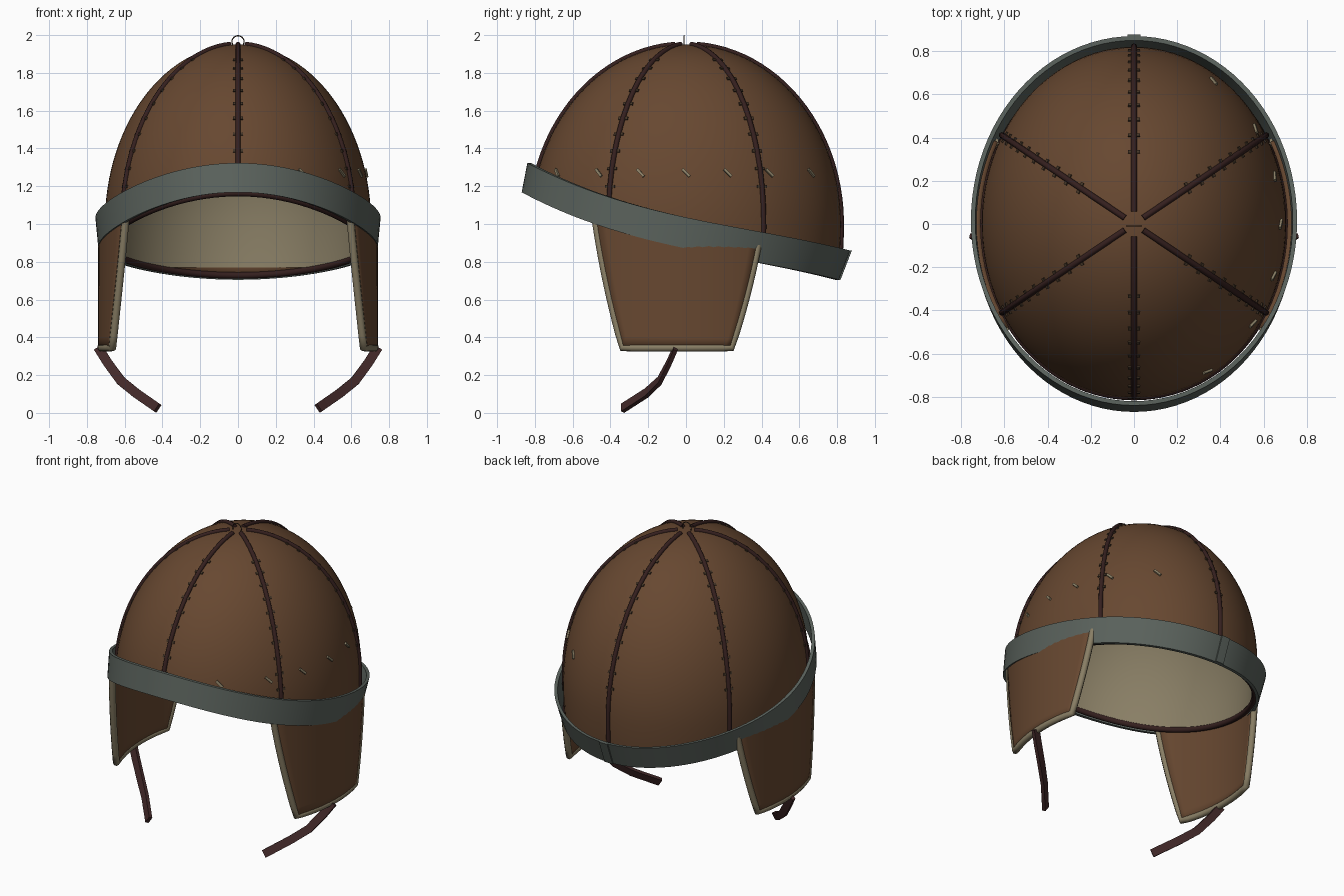
import bpy, bmesh, math
from mathutils import Vector, Matrix

if "Cube" in bpy.data.objects:
    bpy.data.objects.remove(bpy.data.objects["Cube"])

def material(name, col):
    m = bpy.data.materials.new(name)
    m.diffuse_color = (*col, 1)
    m.use_nodes = True
    m.node_tree.nodes["Principled BSDF"].inputs["Base Color"].default_value = m.diffuse_color
    return m

LEATHER = material("brown leather", (0.135, 0.064, 0.030))
LINING = material("khaki lining", (0.25, 0.21, 0.13))
BAND = material("grey green band", (0.105, 0.125, 0.11))
SEAM = material("dark seam", (0.035, 0.014, 0.013))
STRAP = material("maroon strap", (0.055, 0.022, 0.022))
STITCH = material("dark stitch", (0.055, 0.035, 0.02))

RX, RY, RZ, CZ = 0.705, 0.82, 0.95, 1.0
pi = math.pi

def brow(y):
    """Height of the band's top edge: high at the front, low at the back."""
    return 1.035 - 0.215 * y - 0.08 * y**3 + 0.085 * y * y

def rim_z(th):
    return brow(0.815 * math.sin(th)) - 0.145

def dome(th, e, k=1.0):
    """Point on the helmet: azimuth th, elevation e (below 0 it drops straight)."""
    if e > 0:
        r, z = math.cos(e), CZ + RZ * k * math.sin(e)
    else:
        r, z = 1 - 0.25 * e * e, CZ + RZ * e
    return Vector((RX * k * r * math.cos(th), RY * k * r * math.sin(th), z))

def elev(z):
    return math.asin(min(1, (z - CZ) / RZ)) if z > CZ else (z - CZ) / RZ

def finish(ob, mat, angle=40):
    ob.data.materials.clear()
    ob.data.materials.append(mat)
    bpy.ops.object.select_all(action='DESELECT')
    ob.select_set(True)
    bpy.context.view_layer.objects.active = ob
    if angle:
        bpy.ops.object.shade_smooth_by_angle(angle=math.radians(angle))
    return ob

def grid(name, rows, mat, close_u=False, close_v=False, thick=0, offset=-1, angle=40):
    """Mesh from rows of points."""
    bm = bmesh.new()
    vs = [[bm.verts.new(p) for p in row] for row in rows]
    n, m = len(vs), len(vs[0])
    for i in range(n if close_v else n - 1):
        for j in range(m if close_u else m - 1):
            a, b = (i + 1) % n, (j + 1) % m
            bm.faces.new((vs[i][j], vs[i][b], vs[a][b], vs[a][j]))
    if not close_v and close_u and m == 4:
        bm.faces.new(vs[0]); bm.faces.new(vs[-1])
    bmesh.ops.remove_doubles(bm, verts=bm.verts, dist=1e-5)
    bmesh.ops.recalc_face_normals(bm, faces=bm.faces)
    me = bpy.data.meshes.new(name)
    bm.to_mesh(me); bm.free()
    ob = bpy.data.objects.new(name, me)
    bpy.context.collection.objects.link(ob)
    if thick:
        s = ob.modifiers.new("thickness", 'SOLIDIFY')
        s.thickness, s.offset = thick, offset
    return finish(ob, mat, angle)

def tube(name, pts, r, mat, cyclic=False):
    cu = bpy.data.curves.new(name, 'CURVE')
    cu.dimensions = '3D'
    cu.bevel_depth, cu.bevel_resolution, cu.use_fill_caps = r, 2, True
    sp = cu.splines.new('POLY')
    sp.points.add(len(pts) - 1)
    for p, q in zip(sp.points, pts):
        p.co = (*q, 1)
    sp.use_cyclic_u = cyclic
    ob = bpy.data.objects.new(name, cu)
    bpy.context.collection.objects.link(ob)
    return finish(ob, mat, 0)

def marks(name, spots, size, mat):
    """Small boxes lying on the dome: spots are (th, e, roll)."""
    bm = bmesh.new()
    for th, e, roll in spots:
        p = dome(th, e)
        n = Vector((p.x / RX**2, p.y / RY**2, (p.z - CZ) / RZ**2)).normalized()
        t = Vector((0, 0, 1)).cross(n).normalized()
        rot = Matrix((t, n.cross(t), n)).transposed().to_4x4()
        mat4 = Matrix.Translation(p) @ rot @ Matrix.Rotation(roll, 4, 'Z') @ Matrix.Diagonal((*size, 1))
        bmesh.ops.create_cube(bm, size=1, matrix=mat4)
    me = bpy.data.meshes.new(name)
    bm.to_mesh(me); bm.free()
    ob = bpy.data.objects.new(name, me)
    bpy.context.collection.objects.link(ob)
    return finish(ob, mat, 0)

# Leather shell and its lining
N = 96
ths = [2 * pi * i / N for i in range(N)]

def cap(k, floor):
    return [[dome(t, pi / 2 + (elev(max(rim_z(t), floor)) - pi / 2) * i / 32, k) for t in ths]
            for i in range(33)]

grid("shell", cap(1.0, 0), LEATHER, close_u=True, thick=0.012)
grid("lining", cap(0.975, 0.77), LINING, close_u=True)

# Rolled rim
tube("rim", [dome(t, elev(rim_z(t)), 0.99) for t in ths], 0.018, SEAM, True)

# Brow band, leaning with the tilt of the rim
def band_pt(t, v, off=0.0):
    yt = 0.015 + 0.855 * math.sin(t)
    y = (-0.03 + 0.045 * v) + (0.84 + 0.015 * v + off) * math.sin(t)
    return Vector(((0.74 + 0.015 * v + off) * math.cos(t), y, brow(yt) - 0.155 * (1 - v)))

profile = [(0, 0), (1, 0), (1, -0.02), (0, -0.02)]
grid("brow_band", [[band_pt(t, v, o) for v, o in profile] for t in ths], BAND,
     close_u=True, close_v=True)
# Overlapped end of the band at the back
grid("band_overlap", [[band_pt(pi / 2 + 0.04 * (i - 1), v, o + 0.008)
                       for v, o in profile] for i in range(3)], BAND, close_u=True)

# Six seams with cross stitches
spots = []
for i in range(6):
    th = pi / 6 + i * pi / 3
    e0, e1 = math.radians(86), elev(rim_z(th) + 0.06)
    tube(f"seam_{i+1}", [dome(th, e0 + (e1 - e0) * j / 28, 1.003) for j in range(29)], 0.014, SEAM)
    spots += [(th, math.radians(d), 0) for d in range(12, 70, 6)]
marks("seam_stitches", spots, (0.055, 0.016, 0.012), STITCH)

# Slanted stitches along the right side
e = elev(1.27)
marks("side_stitches", [(math.asin(y / (RY * math.cos(e))), e, -pi / 4)
      for y in (-0.68, -0.46, -0.24, 0, 0.22, 0.44, 0.66)], (0.055, 0.014, 0.02), LINING)

# Ring on the crown
bpy.ops.mesh.primitive_torus_add(major_segments=24, minor_segments=6, major_radius=0.032,
    minor_radius=0.003, location=(0, -0.01, 1.965), rotation=(pi / 2, 0, 0))
bpy.context.object.name = "crown_ring"
finish(bpy.context.object, STITCH)

# Ear flaps with piping, and chin straps
def y_front(z):
    s = z - 0.345
    return -0.335 - 0.28 * s + 0.1 * s * s

def y_back(z):
    s = z - 0.345
    return 0.24 + 0.33 * s - 0.13 * s * s

def on_flap(y, z, side):
    return Vector((side * 0.725 * math.sqrt(1 - (y / 0.84)**2), y, z))

strap_path = [Vector(p) for p in ((0.74, -0.055, 0.345), (0.69, -0.09, 0.265), (0.62, -0.14, 0.17),
                                  (0.54, -0.21, 0.105), (0.425, -0.335, 0.025))]
for side, word in ((1, "right"), (-1, "left")):
    rows = []
    for i in range(13):
        row = []
        for j in range(17):
            u = j / 16
            top = 1.06 - 0.15 * u
            z = 0.345 + (top - 0.345) * i / 12
            row.append(on_flap(y_front(z) * (1 - u) + y_back(z) * u, z, side))
        rows.append(row)
    grid(f"ear_flap_{word}", rows, LEATHER, thick=0.03, offset=0)
    zs = [0.345 + k * 0.068 for k in range(11)]
    path = [on_flap(y_front(z), z, side) for z in reversed(zs)]
    path += [on_flap(-0.335 + 0.575 * k / 12, 0.345, side) for k in range(1, 12)]
    path += [on_flap(y_back(z), z, side) for z in zs[:9]]
    tube(f"flap_piping_{word}", path, 0.021, LINING)
    rings = []
    for k, p in enumerate(strap_path):
        d = (strap_path[min(k + 1, 4)] - strap_path[max(k - 1, 0)]).normalized()
        w = Vector((d.z, 0, -d.x)).normalized()
        h = d.cross(w).normalized() * 0.011
        w *= 0.025
        rings.append([Vector((q.x * side, q.y, q.z)) for q in
                      (p + w + h, p - w + h, p - w - h, p + w - h)])
    grid(f"chin_strap_{word}", rings, STRAP, close_u=True)
